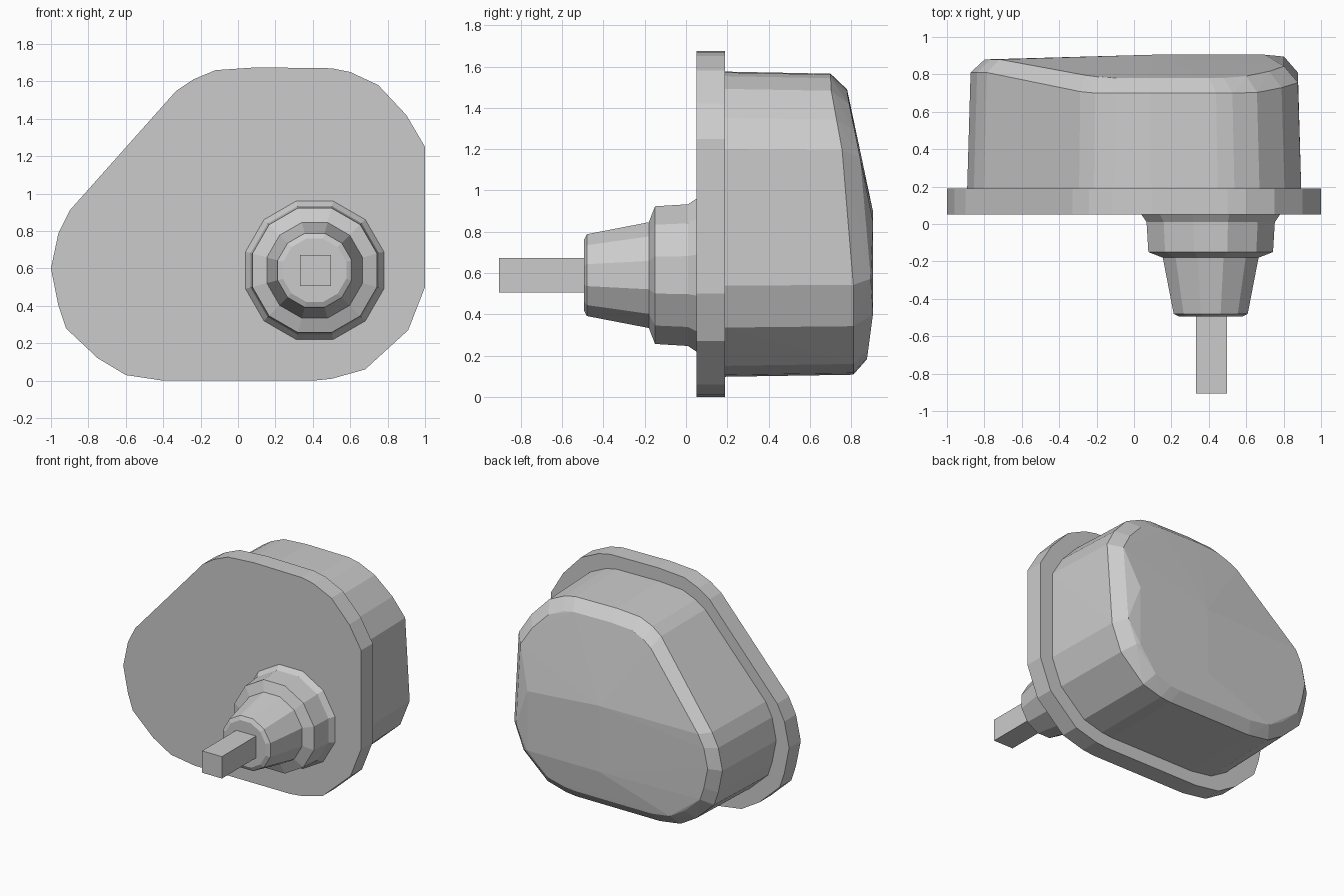
import bpy, bmesh
from math import cos, sin, pi

if "Cube" in bpy.data.objects:
    bpy.data.objects.remove(bpy.data.objects["Cube"])


def finish(bm, name):
    bmesh.ops.recalc_face_normals(bm, faces=bm.faces)
    me = bpy.data.meshes.new(name)
    bm.to_mesh(me)
    bm.free()
    ob = bpy.data.objects.new(name, me)
    bpy.context.collection.objects.link(ob)
    return ob


def loft(rings, name):
    """Skin a list of equal-length point rings and cap both ends."""
    bm = bmesh.new()
    vs = [[bm.verts.new(p) for p in r] for r in rings]
    n = len(vs[0])
    for a, b in zip(vs, vs[1:]):
        for i in range(n):
            j = (i + 1) % n
            bm.faces.new((a[i], a[j], b[j], b[i]))
    bm.faces.new(vs[0])
    bm.faces.new(vs[-1])
    return finish(bm, name)


def interp(table, z):
    if z <= table[0][0]:
        return table[0][1]
    for (z0, y0), (z1, y1) in zip(table, table[1:]):
        if z <= z1:
            return y0 + (y1 - y0) * (z - z0) / (z1 - z0)
    return table[-1][1]


# Rounded-triangle outline shared by flange and housing (x, z)
outline = [(-1, .6), (-.96, .79), (-.9, .91), (-.33, 1.55), (-.24, 1.61),
           (-.12, 1.66), (.1, 1.675), (.5, 1.67), (.6, 1.65), (.75, 1.58),
           (.9, 1.42), (1, 1.25), (1, .5), (.91, .27), (.68, .06),
           (.5, .01), (.4, 0), (-.4, 0), (-.6, .03), (-.75, .12),
           (-.92, .28), (-.96, .4)]


def scaled(sx, sz):
    return [(.01 + (x - .01) * sx, .83 + (z - .83) * sz) for x, z in outline]


# Mounting flange
loft([[(x, y, z) for x, z in outline] for y in (.05, .19)], "flange")

# Housing: convex shell with a sloping, chamfered back
rim_depth = [(.9, .81), (1.5, .70)]
back_depth = [(.14, .87), (.32, .895), (.9, .895), (1.47, .78)]
pts = [(x, .19, z) for x, z in scaled(.893, .882)]
pts += [(x, interp(rim_depth, z), z) for x, z in scaled(.875, .87)]
pts += [(x, interp(back_depth, z) - (.015 if x < -.5 else 0), z)
        for x, z in scaled(.80, .78)]
pts += [(.1, .905, .4), (.7, .905, .4), (.7, .905, .85), (.1, .905, .9)]
bm = bmesh.new()
for p in pts:
    bm.verts.new(p)
res = bmesh.ops.convex_hull(bm, input=bm.verts)
bmesh.ops.delete(bm, geom=[g for g in res["geom_interior"]
                           if isinstance(g, bmesh.types.BMVert)], context='VERTS')
finish(bm, "housing")

# Stepped nozzle: (y, radius) profile turned about the shaft axis
CX, CZ, SIDES = .41, .59, 12
profile = [(.06, .39), (.01, .355), (-.15, .345), (-.18, .265),
           (-.48, .205), (-.495, .175)]
loft([[(CX + r * cos(2 * pi * (i + .5) / SIDES), y,
        CZ + r * sin(2 * pi * (i + .5) / SIDES)) for i in range(SIDES)]
      for y, r in profile], "nozzle")

# Square drive shaft
h = .083
loft([[(CX + .005 + a * h, y, CZ + b * h)
       for a, b in ((-1, -1), (1, -1), (1, 1), (-1, 1))]
      for y in (-.905, -.45)], "shaft")
